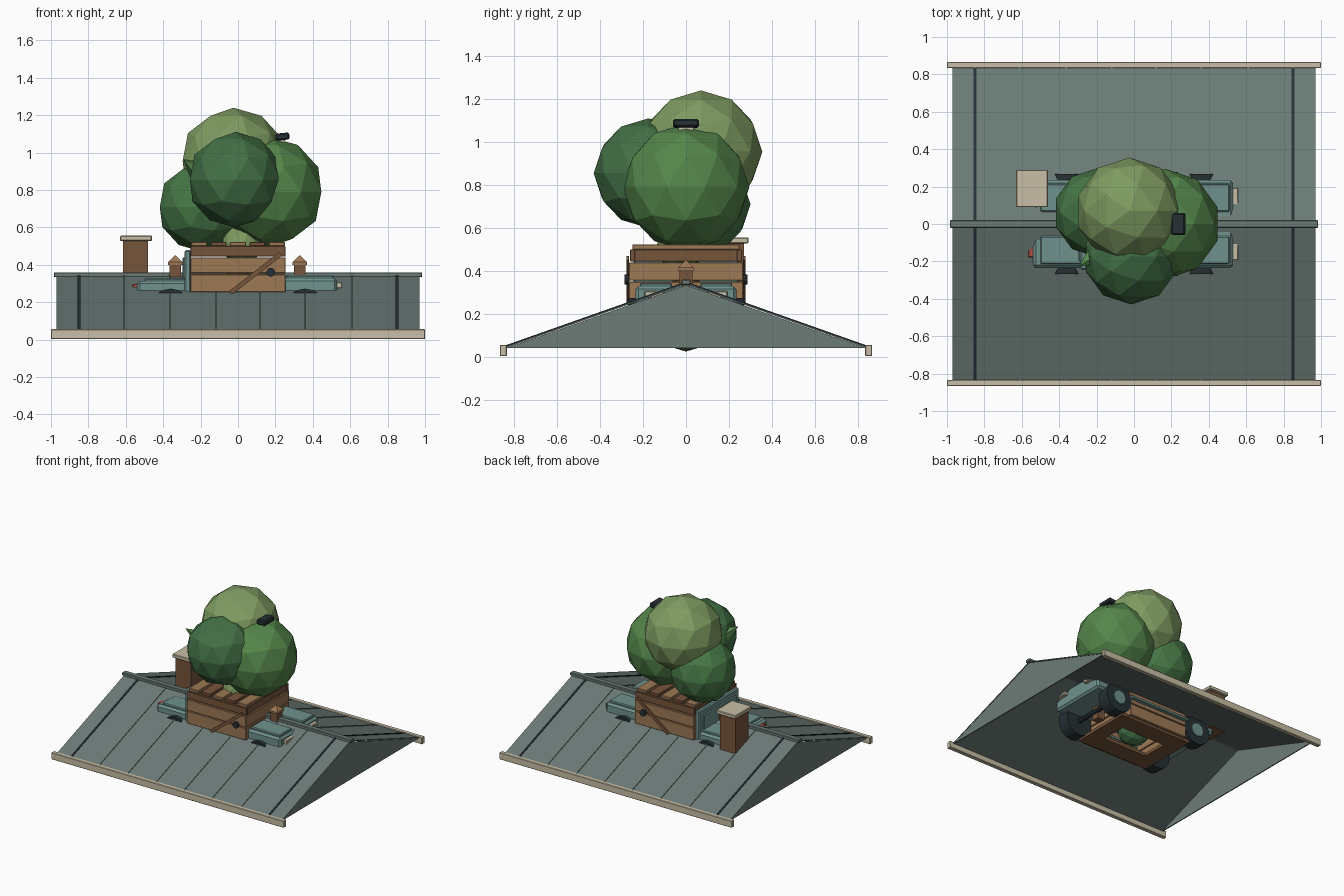
import bpy, bmesh, math
from mathutils import Vector

if "Cube" in bpy.data.objects:
    bpy.data.objects.remove(bpy.data.objects["Cube"])

_mats = {}
def mat(name, rgb):
    m = bpy.data.materials.new(name)
    m.diffuse_color = (*rgb, 1)
    m.use_nodes = True
    m.node_tree.nodes["Principled BSDF"].inputs["Base Color"].default_value = m.diffuse_color
    return m

TEAL = mat("roof_teal", (.15, .20, .185))
PAINT = mat("truck_paint", (.16, .29, .27))
DARK = mat("dark", (.02, .03, .035))
CREAM = mat("cream", (.58, .52, .38))
WOOD = mat("wood", (.34, .19, .09))
BROWN = mat("dark_wood", (.18, .09, .045))
RED = mat("red", (.45, .08, .05))
GREENS = [mat("leaf_%d" % i, c) for i, c in enumerate(
    [(.21, .33, .12), (.055, .16, .06), (.09, .24, .07), (.06, .18, .06)])]

def finish(name, bm, m):
    bmesh.ops.recalc_face_normals(bm, faces=bm.faces)
    me = bpy.data.meshes.new(name)
    bm.to_mesh(me)
    bm.free()
    ob = bpy.data.objects.new(name, me)
    bpy.context.collection.objects.link(ob)
    me.materials.append(m)
    return ob

def box(name, x, y, z, m, bevel=0, rot=(0, 0, 0)):
    """Box from (min, max) ranges, optionally rotated about its centre."""
    bm = bmesh.new()
    bmesh.ops.create_cube(bm, size=1)
    bmesh.ops.scale(bm, vec=(x[1]-x[0], y[1]-y[0], z[1]-z[0]), verts=bm.verts)
    if bevel:
        bmesh.ops.bevel(bm, geom=bm.edges[:], offset=bevel, segments=1, affect='EDGES')
    ob = finish(name, bm, m)
    ob.location = (sum(x)/2, sum(y)/2, sum(z)/2)
    ob.rotation_euler = rot
    return ob

def cone(name, loc, r1, r2, depth, m, n=12, rot=(0, 0, 0)):
    bm = bmesh.new()
    bmesh.ops.create_cone(bm, cap_ends=True, segments=n, radius1=r1, radius2=r2, depth=depth)
    ob = finish(name, bm, m)
    ob.location, ob.rotation_euler = loc, rot
    return ob

def ball(name, loc, r, m, sub=2):
    bm = bmesh.new()
    bmesh.ops.create_icosphere(bm, subdivisions=sub, radius=r)
    ob = finish(name, bm, m)
    ob.location = loc
    return ob

def prism(name, pts, x, m):
    """Extrude a (y, z) outline along x."""
    bm = bmesh.new()
    f = bm.faces.new([bm.verts.new((x[0], a, b)) for a, b in pts])
    new = bmesh.ops.extrude_face_region(bm, geom=[f])["geom"]
    bmesh.ops.translate(bm, vec=(x[1]-x[0], 0, 0),
                        verts=[v for v in new if isinstance(v, bmesh.types.BMVert)])
    return finish(name, bm, m)

# Roof: two thin slopes, seams, eave boards, ridge cap and gable ends
EY, EZ, RZ = .85, .045, .345
slope = math.atan2(RZ - EZ, EY)
length = math.hypot(EY, RZ - EZ)
SEAMS = (-.85, -.61, -.365, -.12, .12, .36, .61, .85)
for s, side in ((-1, "front"), (1, "back")):
    prism(side + "_roof_slope", [(0, RZ), (s*EY, EZ), (s*EY, EZ-.007), (0, RZ-.007)], (-.97, .97), TEAL)
    for sx in SEAMS:
        w = .007 if abs(sx) > .8 else .004
        box(side + "_roof_seam", (sx-w, sx+w), (s*EY/2-length/2, s*EY/2+length/2),
            ((RZ+EZ)/2-.004, (RZ+EZ)/2+.005), DARK if abs(sx) > .8 else TEAL, rot=(-s*slope, 0, 0))
    box(side + "_eave_board", (-1, 1), (s*EY-.016, s*EY+.016), (.003, .056), CREAM, .003)
box("ridge_cap", (-.985, .985), (-.021, .021), (.335, .36), TEAL, .004)
for s, side in ((-1, "left"), (1, "right")):
    prism(side + "_gable", [(-.835, .042), (.835, .042), (0, .334)], (s*.965-.004, s*.965+.004), TEAL)

# Chimney
box("chimney", (-.615, -.48), (.11, .27), (.24, .53), BROWN)
box("chimney_cap", (-.63, -.46), (.09, .29), (.528, .556), CREAM, .004)

# Truck body
box("hood", (.24, .53), (-.235, .235), (.2, .33), PAINT, .015)
box("rear_body", (-.54, -.24), (-.235, .235), (.2, .315), PAINT, .015)
box("cab_panel", (-.285, -.25), (-.245, .245), (.2, .48), PAINT, .008)
box("cab_frame", (-.297, -.28), (-.2, .2), (.3, .44), PAINT, .006)
for s in (-1, 1):
    box("hood_panel", (.26, .51), (s*.14-.075, s*.14+.075), (.32, .345), PAINT, .006)
    box("rear_panel", (-.5, -.28), (s*.14-.075, s*.14+.075), (.305, .328), PAINT, .006)
    box("headlight", (.525, .557), (s*.148-.045, s*.148+.045), (.275, .307), CREAM, .004)
    box("tail_light", (-.565, -.535), (s*.15-.028, s*.15+.028), (.275, .298), RED, .004)
    box("running_board", (-.26, .26), (s*.265-.03, s*.265+.03), (.185, .205), PAINT, .003)
    # Wheels with hubs
    for wx in (-.36, .36):
        cone("wheel", (wx, s*.22, .16), .113, .113, .095, DARK, 16, (math.pi/2, 0, 0))
        cone("wheel_hub", (wx, s*.225, .16), .055, .055, .1, PAINT, 8, (math.pi/2, 0, 0))
for wx in (-.36, .36):
    cone("axle", (wx, 0, .16), .018, .018, .4, DARK, 8, (math.pi/2, 0, 0))

# Crate: plank walls, rim, top slats, open base frame
for s in (-1, 1):
    for z0, z1, m, o in ((.06, .15, WOOD, 0), (.155, .25, WOOD, 0), (.255, .35, WOOD, 0),
                         (.355, .44, WOOD, 0), (.444, .5, BROWN, -.006)):
        e = s*(.255 + o)
        box("long_plank", (-.255, .255), (e-.012, e+.012), (z0, z1), m, .003)
        e = s*(.243 + o)
        box("end_plank", (e-.012, e+.012), (-.255, .255), (z0, z1), m, .003)
    box("crate_brace", (-.06, .28), (s*.272-.006, s*.272+.006), (.343, .367), BROWN,
        rot=(0, -math.atan2(.21, .27), 0)).location.x = .095
    cone("crate_knob", (.175, s*.275, .36), .024, .024, .022, DARK, 10, (math.pi/2, 0, 0))
    box("base_rail_long", (-.31, .31), (s*.17-.07, s*.17+.07), (.046, .07), BROWN)
    box("base_rail_end", (s*.25-.06, s*.25+.06), (-.1, .1), (.046, .07), BROWN)
for i in range(5):
    cx = -.208 + i*.104
    box("top_slat", (cx-.042, cx+.042), (-.25, .25), (.5, .523), BROWN if i % 2 else WOOD, .003)
box("crate_inner_top", (-.235, .235), (-.24, .24), (.485, .502), BROWN)

# Little capped posts on the ridge
for px in (-.335, .33):
    box("ridge_post", (px-.03, px+.03), (-.03, .03), (.1, .41), BROWN)
    box("post_collar", (px-.038, px+.038), (-.038, .038), (.4, .415), WOOD)
    cone("post_cap", (px, 0, .432), .054, .004, .036, WOOD, 4, (0, 0, math.pi/4))

# Tree: root ball, trunk and faceted foliage
ball("root_ball", (0, 0, .145), .12, GREENS[1])
cone("trunk", (0, 0, .5), .07, .045, .6, BROWN, 8)
ball("low_foliage", (.02, -.03, .51), .11, GREENS[0])
ball("top_foliage", (-.025, .07, .955), .285, GREENS[0])
ball("front_foliage", (-.015, -.175, .855), .255, GREENS[1])
ball("right_foliage", (.165, 0, .79), .295, GREENS[2])
ball("left_foliage", (-.19, .06, .71), .24, GREENS[3])
cone("leaf_tuft", (-.255, -.2, .935), .055, 0, .11, GREENS[2], 5, (.5, -.9, 0))

# Small perch on the foliage
box("perch_block", (.2, .275), (-.06, .06), (1.067, 1.105), DARK, .008, (0, -.1, 0))
box("perch_foot", (.2, .25), (-.035, .035), (1.0, 1.068), CREAM)
